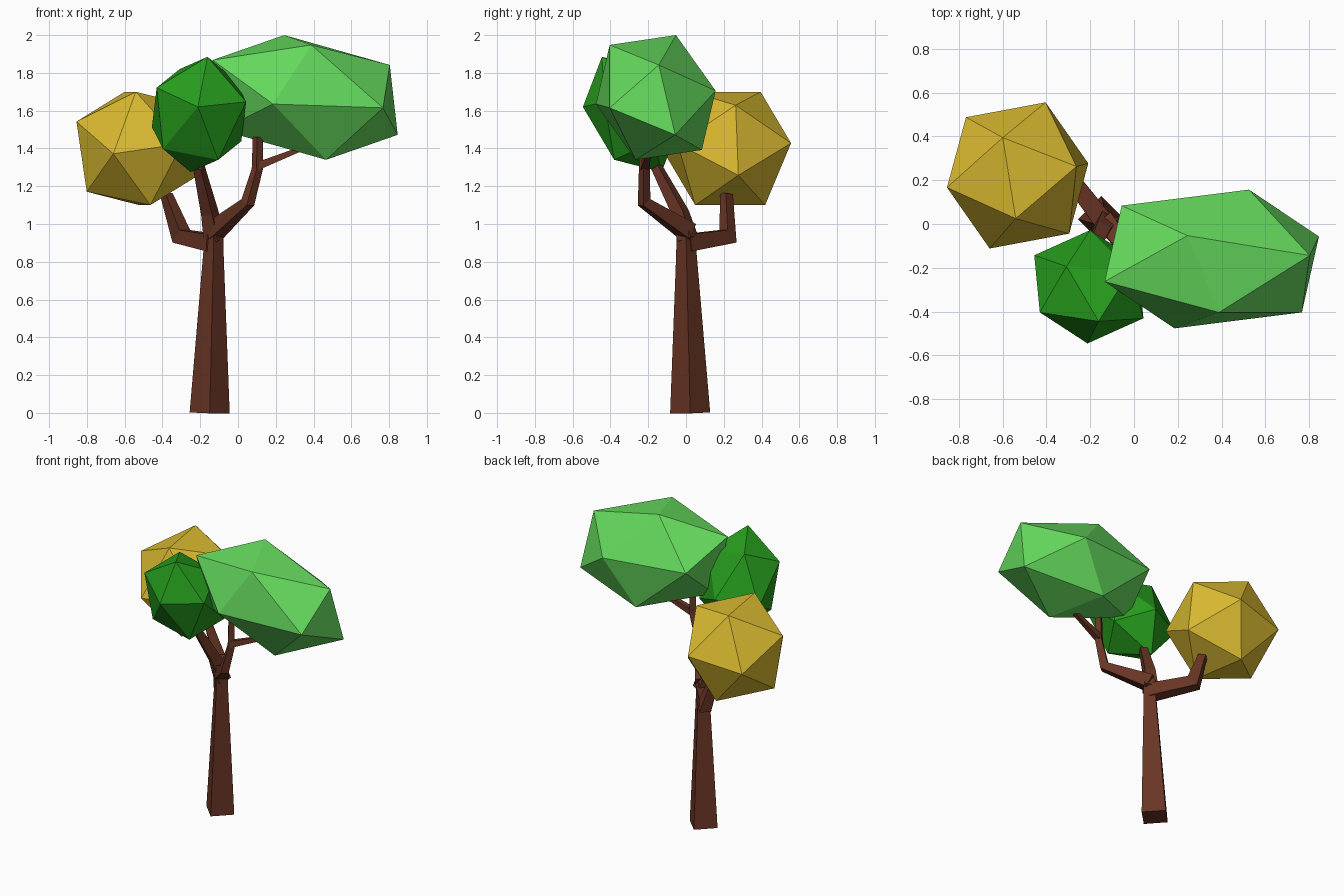
import bpy, bmesh
from mathutils import Vector

if "Cube" in bpy.data.objects:
    bpy.data.objects.remove(bpy.data.objects["Cube"])


def material(name, rgb):
    m = bpy.data.materials.new(name)
    m.diffuse_color = (*rgb, 1)
    m.use_nodes = True
    m.node_tree.nodes["Principled BSDF"].inputs["Base Color"].default_value = m.diffuse_color
    return m


def finish(bm, name, mat):
    bmesh.ops.recalc_face_normals(bm, faces=bm.faces[:])
    me = bpy.data.meshes.new(name)
    bm.to_mesh(me)
    bm.free()
    me.materials.append(mat)
    ob = bpy.data.objects.new(name, me)
    bpy.context.collection.objects.link(ob)
    return ob


def limb(name, path, side, mat):
    """Tapered four-sided tube with mitred bends; path = [(point, half width)]."""
    bm = bmesh.new()
    pts = [Vector(p) for p, _ in path]
    n = Vector(side).normalized()
    dirs = [(b - a).normalized() for a, b in zip(pts, pts[1:])]
    rings = []
    for i, (p, (_, w)) in enumerate(zip(pts, path)):
        d0, d1 = dirs[max(i - 1, 0)], dirs[min(i, len(dirs) - 1)]
        t = (d0 + d1).normalized()
        b = t.cross(n).normalized() / max(t.dot(d0), 0.5)
        rings.append([bm.verts.new(p + w * (u * n + v * b))
                      for u, v in ((1, 1), (-1, 1), (-1, -1), (1, -1))])
    for r, s in zip(rings, rings[1:]):
        for k in range(4):
            j = (k + 1) % 4
            bm.faces.new((r[k], r[j], s[j], s[k]))
    bm.faces.new(rings[0])
    bm.faces.new(rings[-1])
    return finish(bm, name, mat)


def crown(name, centre, axes, mat):
    """Stretched icosahedron from its six half diagonals."""
    bm = bmesh.new()
    c = Vector(centre)
    for a in axes:
        for s in (1, -1):
            bm.verts.new(c + s * Vector(a))
    bmesh.ops.convex_hull(bm, input=bm.verts[:])
    return finish(bm, name, mat)


bark = material("bark", (0.14, 0.036, 0.018))
yellow = material("yellow_leaves", (0.70, 0.49, 0.03))
dark = material("dark_leaves", (0.02, 0.34, 0.012))
light = material("light_leaves", (0.13, 0.70, 0.11))

# Trunk and branches
limb("trunk", [((-.15, .022, 0), .075), ((-.13, .002, .85), .038),
               ((-.13, .0, .97), .036)], (1, 1, 0), bark)
limb("left_branch", [((-.13, .0, .90), .045), ((-.30, .222, .935), .036),
                     ((-.38, .215, 1.16), .024)], (.222, .17, 0), bark)
limb("middle_branch", [((-.125, .01, .92), .042), ((-.15, -.03, 1.06), .034),
                       ((-.207, -.155, 1.30), .023)], (.14, -.08, 0), bark)
limb("right_branch", [((-.13, .01, .96), .045), ((.052, -.222, 1.115), .025),
                      ((.102, -.22, 1.29), .021), ((.105, -.22, 1.46), .019)],
     (.225, .17, 0), bark)
limb("right_twig", [((.10, -.22, 1.305), .021), ((.34, -.19, 1.40), .012)],
     (0, 1, 0), bark)

# Leaf crowns
crown("yellow_crown", (-.532, .222, 1.40),
      [(-.068, .173, .30), (-.009, -.197, .30), (.269, .041, .229),
       (-.128, -.334, -.028), (-.323, -.055, .142), (-.236, .266, -.025)], yellow)
crown("dark_crown", (-.2065, -.287, 1.58),
      [(.045, -.158, .305), (-.102, .093, .24), (-.006, -.259, .04),
       (-.224, -.117, .142), (.2495, -.144, .067), (.19, .074, .183)], dark)
crown("light_crown", (.3555, -.16, 1.67),
      [(-.111, .107, .33), (.033, -.244, .278), (.448, .016, .172),
       (.490, .103, -.198), (.412, -.244, -.055), (-.170, -.317, -.035)], light)
